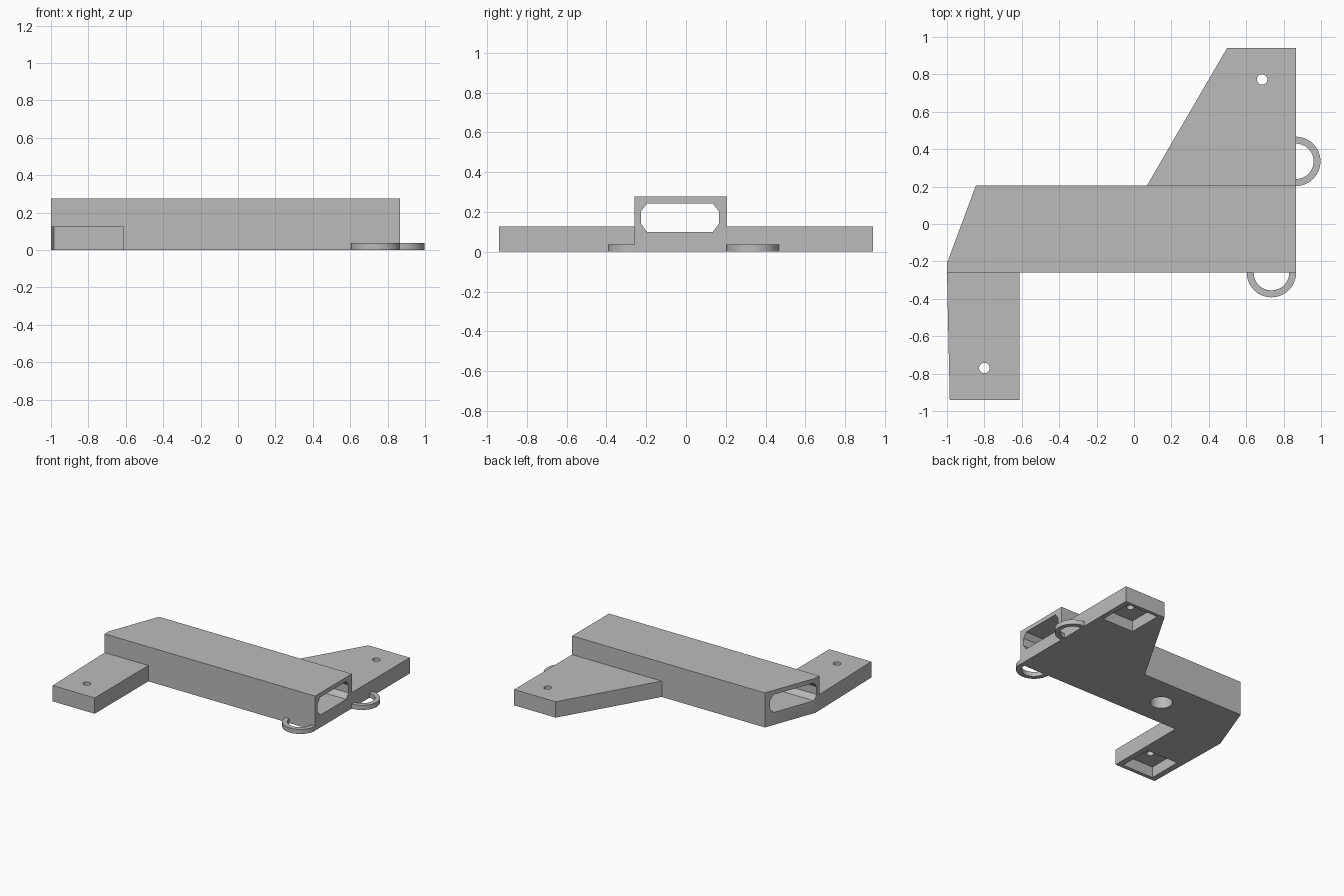
import bpy, bmesh, math

if "Cube" in bpy.data.objects:
    bpy.data.objects.remove(bpy.data.objects["Cube"])

grey = bpy.data.materials.new("plain grey")
grey.diffuse_color = (0.5, 0.5, 0.5, 1)
grey.use_nodes = True
grey.node_tree.nodes["Principled BSDF"].inputs["Base Color"].default_value = grey.diffuse_color


def prism(name, pts, lo, hi, axis="z"):
    """Extrude a closed outline along z, or a (y, z) outline along x."""
    place = (lambda p, h: (p[0], p[1], h)) if axis == "z" else (lambda p, h: (h, p[0], p[1]))
    bm = bmesh.new()
    a = [bm.verts.new(place(p, lo)) for p in pts]
    b = [bm.verts.new(place(p, hi)) for p in pts]
    bm.faces.new(a[::-1])
    bm.faces.new(b)
    for i in range(len(pts)):
        j = (i + 1) % len(pts)
        bm.faces.new((a[i], a[j], b[j], b[i]))
    bmesh.ops.recalc_face_normals(bm, faces=bm.faces)
    me = bpy.data.meshes.new(name)
    bm.to_mesh(me)
    bm.free()
    me.materials.append(grey)
    ob = bpy.data.objects.new(name, me)
    bpy.context.collection.objects.link(ob)
    return ob


def arc(cx, cy, r, start=0, sweep=360, n=32):
    count = n if sweep == 360 else n + 1
    angles = [math.radians(start + sweep * i / n) for i in range(count)]
    return [(cx + r * math.cos(t), cy + r * math.sin(t)) for t in angles]


def square(cx, cy, h):
    return [(cx - h, cy - h), (cx + h, cy - h), (cx + h, cy + h), (cx - h, cy + h)]


def cut(ob, *cutters):
    for c in cutters:
        m = ob.modifiers.new("cut", "BOOLEAN")
        m.operation, m.solver, m.object = "DIFFERENCE", "EXACT", c
        bpy.context.view_layer.objects.active = ob
        bpy.ops.object.modifier_apply(modifier=m.name)
        bpy.data.objects.remove(c)


def smooth(ob):
    bpy.ops.object.select_all(action="DESELECT")
    ob.select_set(True)
    bpy.context.view_layer.objects.active = ob
    bpy.ops.object.shade_smooth_by_angle(angle=math.radians(30))


# Long hollow body with one slanted end
body = prism("body", [(-1, -0.26), (0.865, -0.26), (0.865, 0.207), (-0.845, 0.207), (-1, -0.21)], 0, 0.277)
y0, y1, z0, z1, cy, cz = -0.226, 0.165, 0.1, 0.243, 0.03, 0.04
tunnel = prism("tunnel_cutter", [
    (y0 + cy, z0), (y1 - cy, z0), (y1, z0 + cz), (y1, z1 - cz),
    (y1 - cy, z1), (y0 + cy, z1), (y0, z1 - cz), (y0, z0 + cz)], -1.2, 1.2, "x")
cut(body, tunnel,
    prism("floor_hole_cutter", arc(-0.285, -0.03, 0.082), -0.1, 0.15))
smooth(body)

# Mounting arms, each with a screw hole above a square pocket
arms = [
    ("back_arm", [(0.07, 0.207), (0.865, 0.207), (0.865, 0.94), (0.497, 0.94)], 0.685, 0.773),
    ("front_arm", [(-1, -0.26), (-0.985, -0.94), (-0.613, -0.94), (-0.613, -0.26)], -0.8, -0.77),
]
for name, outline, hx, hy in arms:
    arm = prism(name, outline, 0, 0.127)
    cut(arm,
        prism("pocket_cutter", square(hx, hy, 0.14), -0.1, 0.088),
        prism("screw_cutter", arc(hx, hy, 0.028, n=24), 0.05, 0.2))
    smooth(arm)

# Half-ring loops on the end and the front wall
for name, cx, cy, start in (("end_loop", 0.865, 0.335, -90), ("front_loop", 0.735, -0.26, 180)):
    outer = arc(cx, cy, 0.132, start, 180, 24)
    inner = arc(cx, cy, 0.095, start, 180, 24)
    smooth(prism(name, outer + inner[::-1], 0, 0.037))
